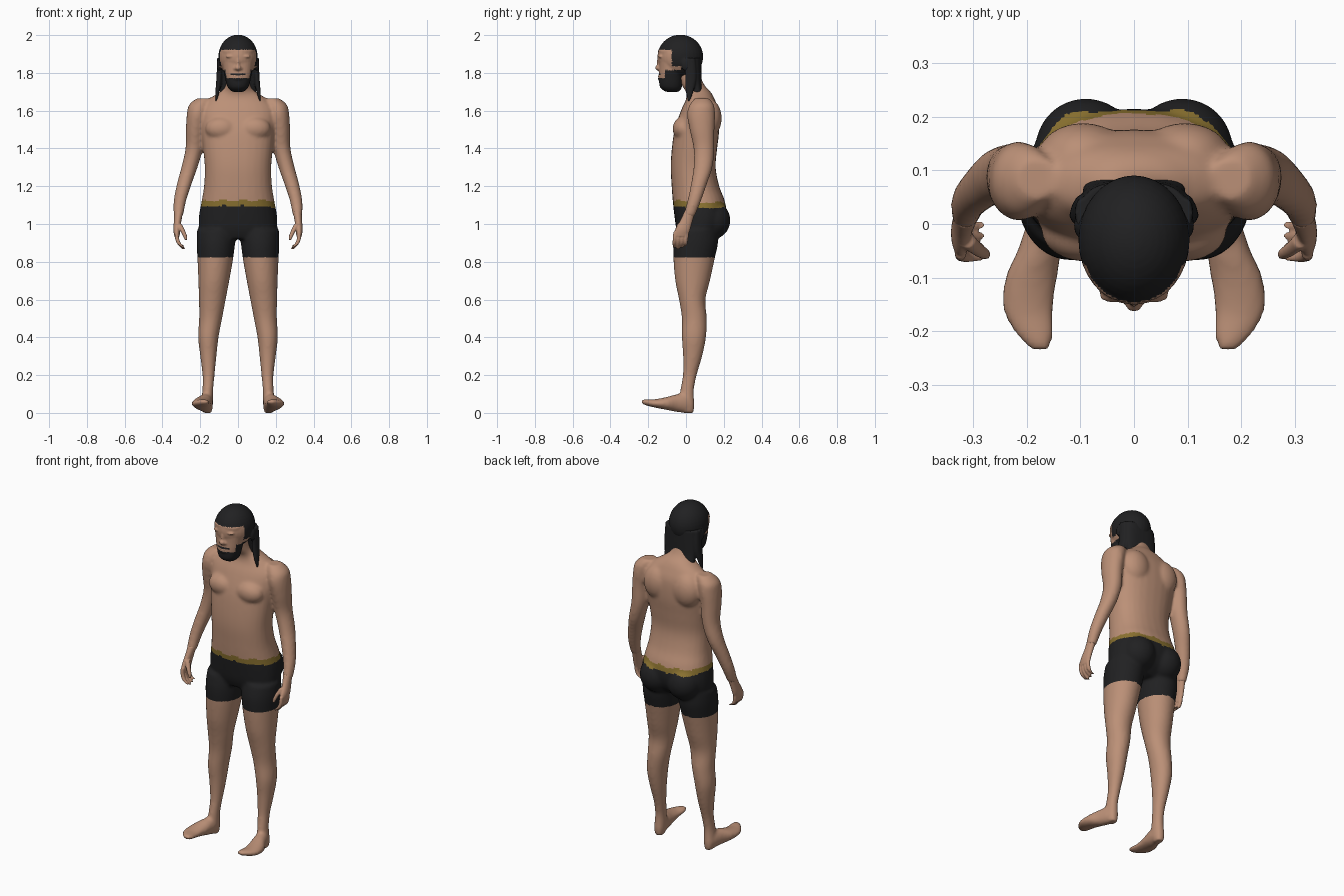
import bpy, bmesh, math
from mathutils import Matrix

cube = bpy.data.objects.get("Cube")
if cube:
    bpy.data.objects.remove(cube)


def material(name, rgb):
    mat = bpy.data.materials.new(name)
    mat.use_nodes = True
    mat.diffuse_color = (*rgb, 1)
    bsdf = next(n for n in mat.node_tree.nodes if n.type == "BSDF_PRINCIPLED")
    bsdf.inputs["Base Color"].default_value = (*rgb, 1)
    bsdf.inputs["Roughness"].default_value = 0.8
    return mat


SKIN = material("skin", (0.50, 0.28, 0.185))
BLACK = material("soft_black", (0.015, 0.015, 0.016))
GOLD = material("waistband_gold", (0.26, 0.17, 0.03))


def spline(rings, steps=4):
    """Catmull-Rom interpolation through a list of rings."""
    out = []
    for i in range(len(rings) - 1):
        a, b = rings[max(i - 1, 0)], rings[i]
        c, d = rings[i + 1], rings[min(i + 2, len(rings) - 1)]
        for s in range(steps):
            t = s / steps
            out.append([q + t / 2 * (r - p + t * (2*p - 5*q + 4*r - u + t * (3*(q - r) + u - p)))
                        for p, q, r, u in zip(a, b, c, d)])
    return out + [rings[-1]]


def loft(bm, rings, side=1, along_y=False, power=2.0, sides=28):
    """Closed tube from rings of (x, y, z, half width, half depth)."""
    loops = []
    for x, y, z, w, d in spline(rings):
        loop = []
        for k in range(sides):
            a = math.tau * k / sides
            c, s = math.cos(a), math.sin(a)
            u = w * math.copysign(abs(c) ** (2 / power), c)
            v = d * math.copysign(abs(s) ** (2 / power), s)
            co = (x + u, y, z + v) if along_y else (x + u, y + v, z)
            loop.append(bm.verts.new((side * co[0], co[1], co[2])))
        loops.append(loop)
    for lo, hi in zip(loops, loops[1:]):
        for k in range(sides):
            n = (k + 1) % sides
            bm.faces.new((lo[k], lo[n], hi[n], hi[k]))
    bm.faces.new(loops[0][::-1])
    bm.faces.new(loops[-1])


def blob(bm, centre, radii, side=1):
    place = Matrix.Translation((side * centre[0], centre[1], centre[2]))
    bmesh.ops.create_uvsphere(bm, u_segments=32, v_segments=20, radius=1,
                              matrix=place @ Matrix.Diagonal((*radii, 1)))


def fuse(bm, name, voxel, smoothing, mats, rule=None):
    """Blend overlapping parts into one smooth skin, then colour faces by rule."""
    bmesh.ops.recalc_face_normals(bm, faces=bm.faces)
    mesh = bpy.data.meshes.new(name)
    bm.to_mesh(mesh)
    bm.free()
    obj = bpy.data.objects.new(name, mesh)
    bpy.context.scene.collection.objects.link(obj)
    remesh = obj.modifiers.new("blend", "REMESH")
    remesh.mode = "VOXEL"
    remesh.voxel_size = voxel
    smooth = obj.modifiers.new("soften", "SMOOTH")
    smooth.iterations = smoothing
    bpy.context.view_layer.update()
    graph = bpy.context.evaluated_depsgraph_get()
    final = bpy.data.meshes.new_from_object(obj.evaluated_get(graph))
    obj.modifiers.clear()
    obj.data = final
    final.name = name
    final.materials.clear()
    for mat in mats:
        final.materials.append(mat)
    for face in final.polygons:
        face.use_smooth = True
        face.material_index = rule(face.center) if rule else 0
    return obj


# Torso and neck
body = bmesh.new()
loft(body, [
    (0, .05, .92, .17, .08), (0, .07, .97, .205, .12), (0, .077, 1.04, .207, .138),
    (0, .068, 1.12, .193, .138), (0, .05, 1.2, .18, .126), (0, .038, 1.3, .176, .119),
    (0, .045, 1.4, .185, .12), (0, .058, 1.5, .195, .118), (0, .073, 1.6, .2, .1),
    (0, .076, 1.66, .155, .076), (0, .065, 1.7, .095, .065),
    (0, .035, 1.74, .064, .06), (0, .0, 1.83, .058, .058)], power=2.3)

for side in (1, -1):
    # Chest, shoulder blades and buttocks
    blob(body, (.088, -.015, 1.505), (.085, .056, .062), side)
    blob(body, (.095, .125, 1.56), (.085, .064, .1), side)
    blob(body, (.09, .14, 1.02), (.095, .095, .1), side)
    # Arm
    loft(body, [
        (.18, .085, 1.665, .04, .04), (.205, .083, 1.63, .055, .065),
        (.215, .08, 1.58, .056, .074), (.226, .085, 1.5, .05, .066),
        (.232, .095, 1.4, .046, .055), (.257, .09, 1.3, .043, .05),
        (.285, .068, 1.21, .039, .042), (.308, .043, 1.12, .033, .036),
        (.316, .015, 1.04, .025, .031)], side)
    # Leg
    loft(body, [
        (.112, .06, .97, .105, .11), (.117, .052, .9, .102, .118),
        (.12, .043, .82, .095, .11), (.128, .035, .7, .082, .092),
        (.136, .033, .6, .071, .07), (.145, .044, .5, .061, .066),
        (.157, .042, .4, .054, .064), (.157, .035, .3, .043, .051),
        (.156, .02, .2, .032, .037), (.16, .006, .12, .029, .036),
        (.163, .005, .05, .031, .04), (.163, .012, 0, .025, .03)], side)
    # Foot
    loft(body, [
        (.163, .042, .04, .02, .03), (.167, 0, .05, .034, .05),
        (.177, -.05, .052, .041, .047), (.192, -.1, .05, .049, .035),
        (.198, -.16, .05, .047, .023), (.188, -.2, .054, .038, .018),
        (.174, -.235, .06, .02, .012)], side, along_y=True)


def clothing(c):
    top = 1.122 - .04 * c.y + .004 * math.sin(60 * c.x)
    if abs(c.x) > .24 or c.z > top or c.z < .825:
        return 0
    return 2 if c.z > top - .03 else 1


fuse(body, "body_with_shorts", .009, 7, (SKIN, BLACK, GOLD), clothing)

# Hands
for side, label in ((1, "left"), (-1, "right")):
    hand = bmesh.new()
    loft(hand, [
        (.313, .022, 1.07, .024, .029), (.319, .003, 1.02, .02, .033),
        (.324, -.018, .97, .018, .04), (.323, -.027, .935, .014, .037)], side)
    for finger in range(4):
        y = -.056 + .02 * finger
        tip = .868 + .008 * abs(finger - 1)
        loft(hand, [
            (.324, y, .96, .011, .011), (.323, y - .003, .925, .011, .011),
            (.311, y - .006, .895, .011, .01), (.288, y - .006, tip, .009, .008)], side, sides=12)
    loft(hand, [
        (.312, -.03, 1.0, .015, .016), (.293, -.047, .965, .013, .013),
        (.28, -.055, .935, .011, .011), (.275, -.058, .915, .007, .007)], side, sides=12)
    fuse(hand, label + "_hand", .004, 3, (SKIN,))

# Head with face features
head = bmesh.new()
blob(head, (0, -.03, 1.886), (.104, .121, .116))
loft(head, [
    (0, -.072, 1.7, .03, .035), (0, -.08, 1.725, .055, .058),
    (0, -.079, 1.78, .07, .064), (0, -.074, 1.83, .079, .069),
    (0, -.068, 1.88, .086, .077), (0, -.06, 1.92, .09, .088)], power=2.2)
blob(head, (0, -.143, 1.827), (.018, .021, .015))
blob(head, (0, -.14, 1.855), (.01, .015, .034))
blob(head, (0, -.136, 1.783), (.03, .013, .007))
blob(head, (0, -.136, 1.768), (.027, .013, .008))
for side in (1, -1):
    blob(head, (.036, -.134, 1.887), (.03, .013, .008), side)
    blob(head, (.036, -.127, 1.864), (.016, .012, .009), side)
    blob(head, (.014, -.139, 1.823), (.011, .012, .01), side)
    blob(head, (.1, -.002, 1.845), (.012, .024, .035), side)


def hair_and_beard(c):
    hair = c.z > 1.922 or c.y > -.025 or (c.y > -.075 and c.z > 1.835)
    jaw = c.z < 1.815 and c.y > -.112
    chin = c.z < 1.772
    moustache = 1.787 < c.z < 1.798 and abs(c.x) < .04
    return int(hair or jaw or chin or moustache)


fuse(head, "head", .005, 3, (SKIN, BLACK), hair_and_beard)

# Long hair behind the neck, with a pointed lock each side
hair = bmesh.new()
loft(hair, [
    (0, .025, 1.88, .098, .055), (0, .042, 1.8, .098, .04),
    (0, .052, 1.74, .097, .032), (0, .062, 1.69, .096, .03)], power=2.6)
for side in (1, -1):
    loft(hair, [
        (.098, .02, 1.88, .012, .028), (.099, .025, 1.78, .015, .03),
        (.107, .02, 1.71, .012, .022), (.117, .015, 1.65, .004, .006)], side, sides=16)
fuse(hair, "long_hair", .005, 3, (BLACK,))
